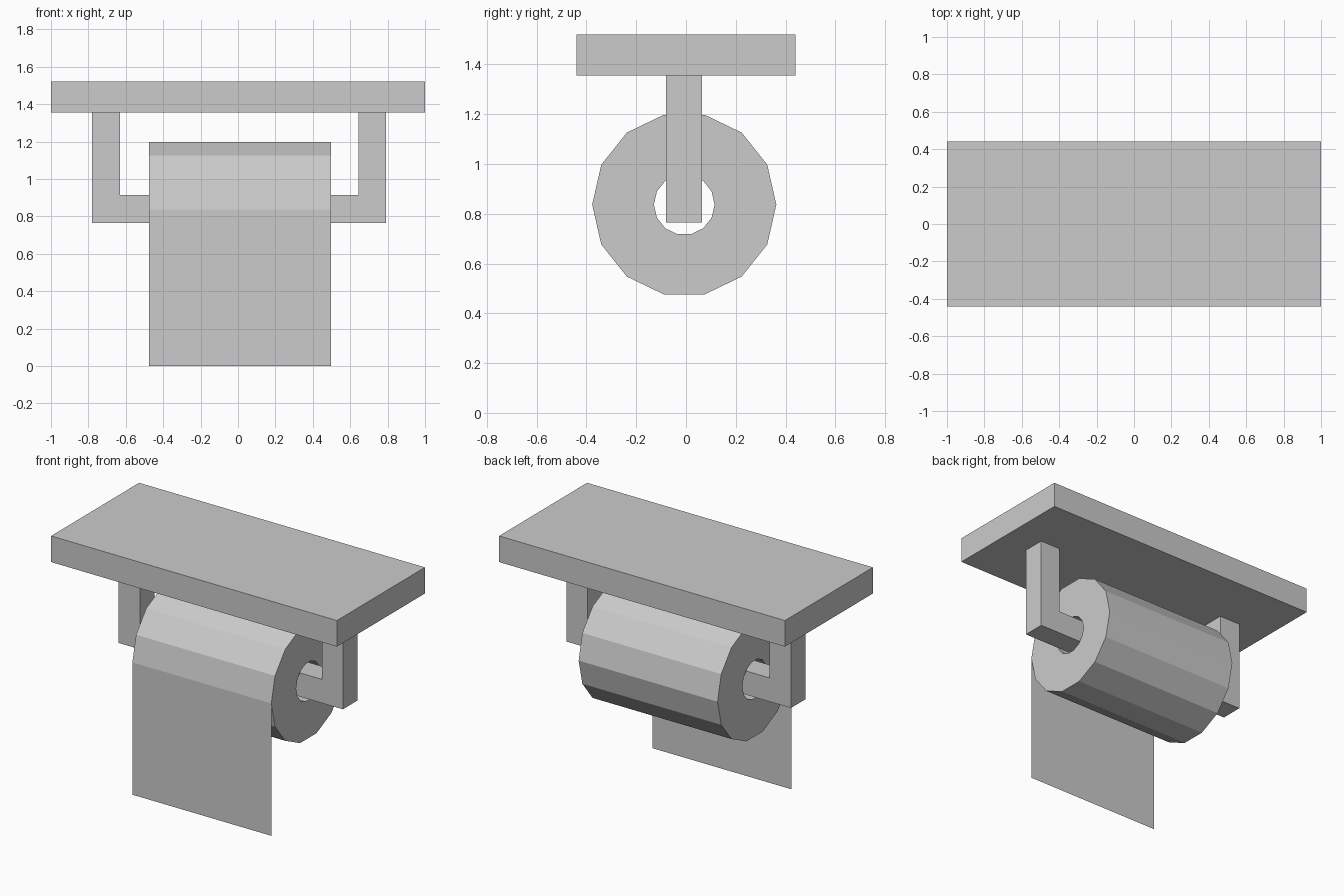
import bpy, bmesh
from math import cos, sin, tau

if "Cube" in bpy.data.objects:
    bpy.data.objects.remove(bpy.data.objects["Cube"])

AXIS_Y, AXIS_Z = -0.007, 0.837      # centre line of the roll
ROLL_X = (-0.475, 0.497)            # roll and sheet width
SIDES, R_OUT, R_IN = 14, 0.37, 0.122


def make_object(name, bm):
    bmesh.ops.recalc_face_normals(bm, faces=bm.faces)
    mesh = bpy.data.meshes.new(name)
    bm.to_mesh(mesh)
    bm.free()
    obj = bpy.data.objects.new(name, mesh)
    bpy.context.collection.objects.link(obj)
    return obj


def extrude_profile(name, points, offset):
    """Fill a closed 3D outline and extrude it by offset."""
    bm = bmesh.new()
    face = bm.faces.new([bm.verts.new(p) for p in points])
    if offset:
        new = bmesh.ops.extrude_face_region(bm, geom=[face], use_keep_orig=True)["geom"]
        bmesh.ops.translate(bm, vec=offset,
                            verts=[v for v in new if isinstance(v, bmesh.types.BMVert)])
    return make_object(name, bm)


# Shelf board
extrude_profile("shelf", [(-1, -0.44, 1.355), (1, -0.44, 1.355),
                          (1, 0.44, 1.355), (-1, 0.44, 1.355)], (0, 0, 0.165))

# U-shaped holder: two arms joined by the bar through the roll
holder = [(-0.78, 1.355), (-0.78, 0.765), (0.79, 0.765), (0.79, 1.355),
          (0.645, 1.355), (0.645, 0.915), (-0.63, 0.915), (-0.63, 1.355)]
extrude_profile("holder", [(x, -0.08, z) for x, z in holder], (0, 0.145, 0))

# Hollow paper roll: rectangular section swept around the axis
bm = bmesh.new()
section = [(ROLL_X[0], R_OUT), (ROLL_X[1], R_OUT), (ROLL_X[1], R_IN), (ROLL_X[0], R_IN)]
rings = [[bm.verts.new((x, AXIS_Y + r * cos(tau * i / SIDES), AXIS_Z + r * sin(tau * i / SIDES)))
          for x, r in section] for i in range(SIDES)]
for i in range(SIDES):
    a, b = rings[i], rings[(i + 1) % SIDES]
    for j in range(4):
        k = (j + 1) % 4
        bm.faces.new((a[j], a[k], b[k], b[j]))
make_object("paper_roll", bm)

# Loose sheet hanging from the front of the roll
front = AXIS_Y - R_OUT
extrude_profile("hanging_sheet", [(ROLL_X[0], front, 0), (ROLL_X[1], front, 0),
                                  (ROLL_X[1], front, AXIS_Z), (ROLL_X[0], front, AXIS_Z)], None)
